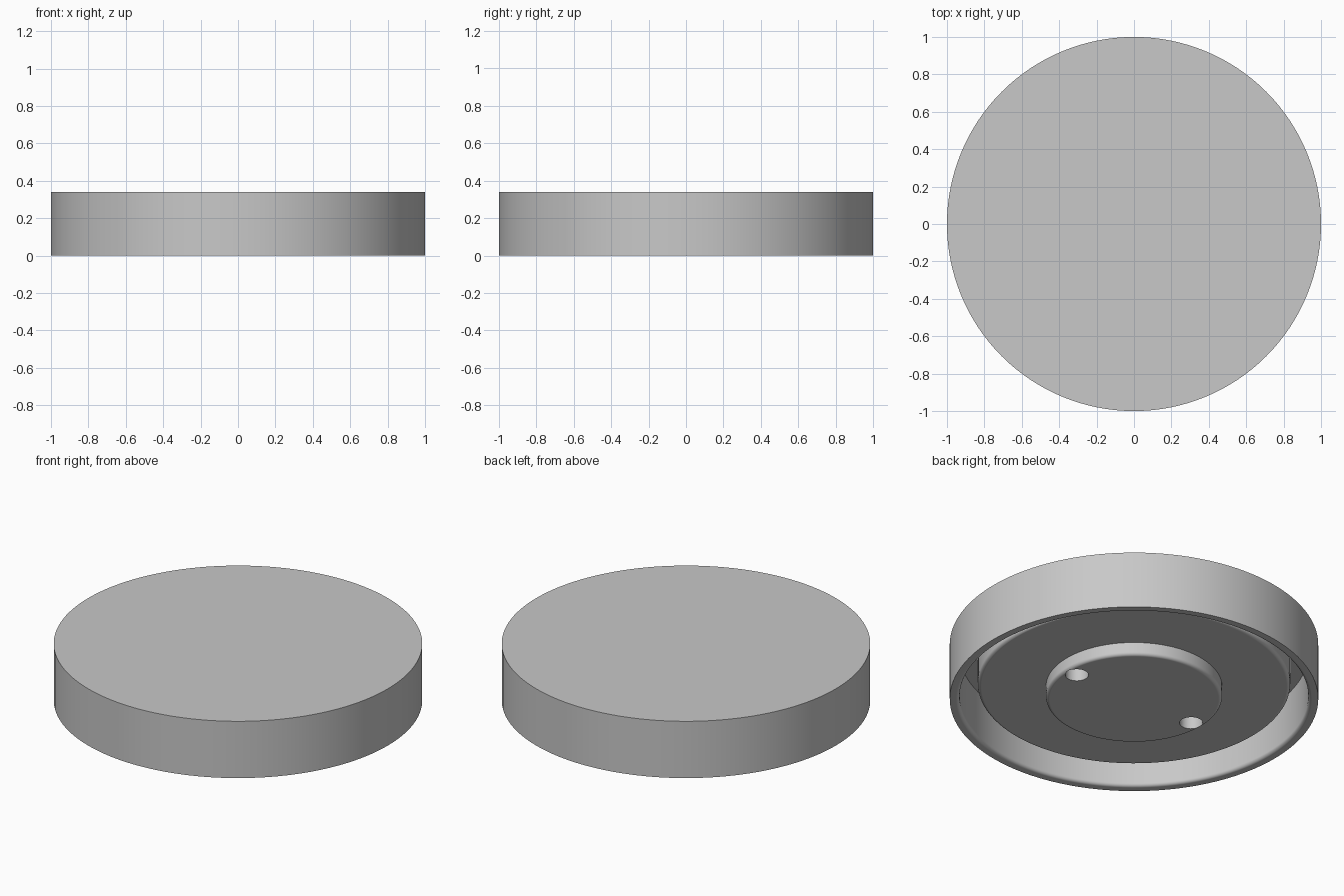
import bpy
import bmesh
from math import sin, cos, pi, radians
from mathutils import Matrix

SEGMENTS = 128
RADIUS, HEIGHT = 1.0, 0.34
RIM_INNER = 0.946        # inside of the outer wall
GROOVE_TOP = 0.287       # underside of the top plate
HUB_R, HUB_Z = 0.848, 0.078
BOSS_R = 0.478
FILLET = 0.02
HOLE_R, HOLE_X, HOLE_DEPTH = 0.063, 0.405, 0.2

cube = bpy.data.objects.get("Cube")
if cube:
    bpy.data.objects.remove(cube, do_unlink=True)

grey = bpy.data.materials.new("plain_grey")
grey.use_nodes = True
colour = (0.58, 0.58, 0.58, 1)
grey.diffuse_color = colour
grey.node_tree.nodes["Principled BSDF"].inputs["Base Color"].default_value = colour


def make_object(name, bm):
    mesh = bpy.data.meshes.new(name)
    bm.to_mesh(mesh)
    bm.free()
    mesh.materials.append(grey)
    obj = bpy.data.objects.new(name, mesh)
    bpy.context.collection.objects.link(obj)
    return obj


def round_edge(r, z, inward, steps=4):
    """Quarter round on a lower edge at (r, z), from its flat face to its wall."""
    cx, cz = r + inward * FILLET, z + FILLET
    angles = [pi / 2 * i / steps for i in range(steps + 1)]
    return [(cx - inward * FILLET * sin(a), cz - FILLET * cos(a)) for a in angles]


# Cap body: half section turned about the z axis
profile = [(0, HEIGHT), (RADIUS, HEIGHT), (RADIUS, 0)]
profile += round_edge(RIM_INNER, 0, 1)
profile += [(RIM_INNER, GROOVE_TOP), (HUB_R, GROOVE_TOP)]
profile += reversed(round_edge(HUB_R, HUB_Z, -1))
profile += [(BOSS_R, HUB_Z)]
profile += reversed(round_edge(BOSS_R, 0, -1))
profile += [(0, 0)]

bm = bmesh.new()
verts = [bm.verts.new((r, 0, z)) for r, z in profile]
edges = [bm.edges.new(pair) for pair in zip(verts, verts[1:])]
bmesh.ops.spin(bm, geom=verts + edges, cent=(0, 0, 0), axis=(0, 0, 1),
               angle=2 * pi, steps=SEGMENTS)
bmesh.ops.remove_doubles(bm, verts=bm.verts[:], dist=1e-4)
bmesh.ops.recalc_face_normals(bm, faces=bm.faces[:])
cap = make_object("cap_body", bm)

# Two blind pin holes in the boss
bm = bmesh.new()
for side in (-1, 1):
    bmesh.ops.create_cone(bm, cap_ends=True, segments=48, radius1=HOLE_R,
                          radius2=HOLE_R, depth=2 * HOLE_DEPTH,
                          matrix=Matrix.Translation((side * HOLE_X, 0, 0)))
cutter = make_object("pin_hole_cutter", bm)
cutter.hide_render = True

bpy.ops.object.select_all(action='DESELECT')
bpy.context.view_layer.objects.active = cap
cap.select_set(True)
cut = cap.modifiers.new("pin_holes", 'BOOLEAN')
cut.operation = 'DIFFERENCE'
cut.solver = 'EXACT'
cut.object = cutter
bpy.ops.object.modifier_apply(modifier=cut.name)
bpy.data.objects.remove(cutter, do_unlink=True)

# Smooth walls and rounds, crisp edges, level flats
bpy.ops.object.shade_smooth_by_angle(angle=radians(30))
flats = cap.modifiers.new("level_flats", 'WEIGHTED_NORMAL')
flats.keep_sharp = True
